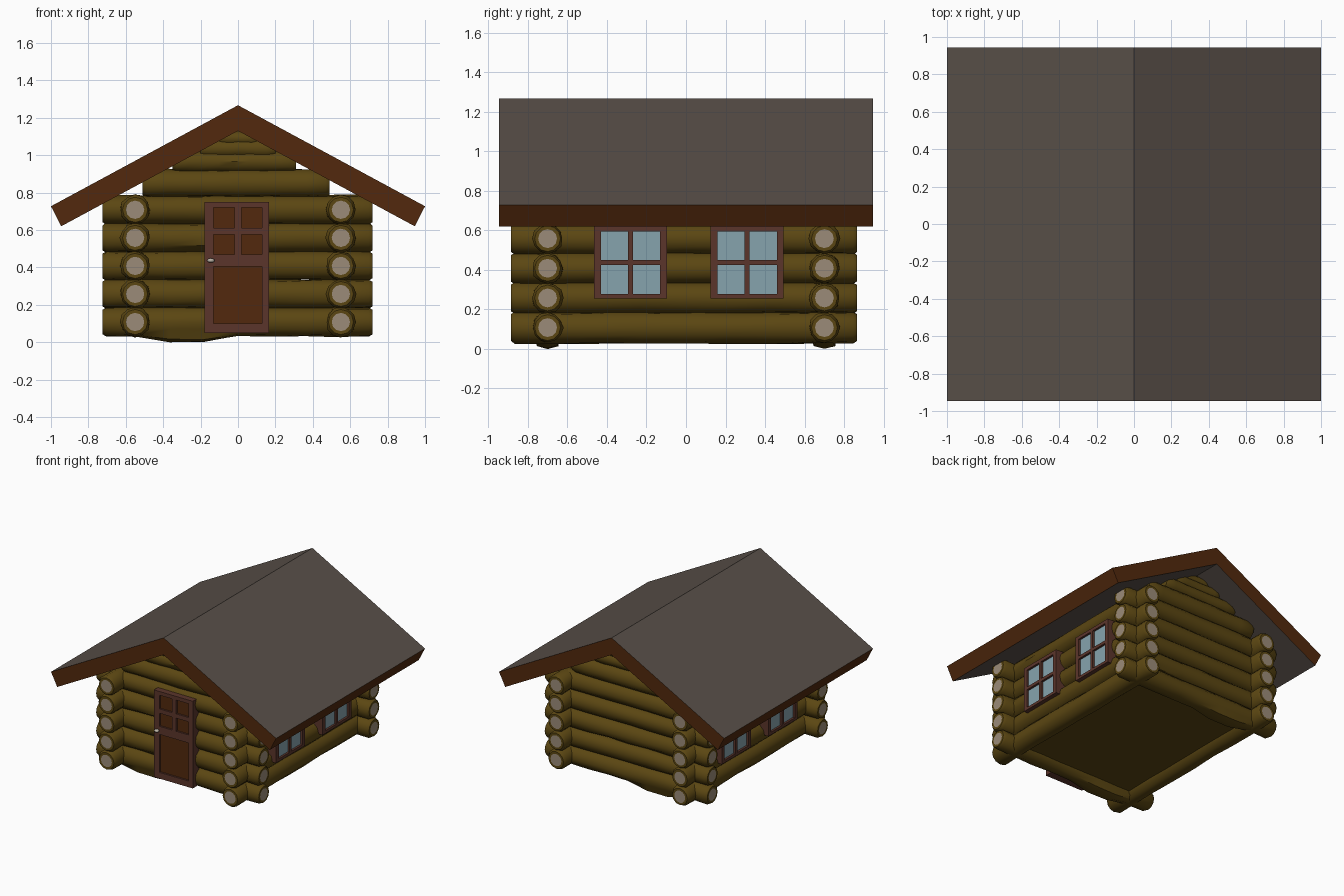
import bpy, bmesh, math, random
from mathutils import Vector

if "Cube" in bpy.data.objects:
    bpy.data.objects.remove(bpy.data.objects["Cube"])

random.seed(4)


def material(name, rgb):
    m = bpy.data.materials.new(name)
    m.diffuse_color = (*rgb, 1)
    m.use_nodes = True
    m.node_tree.nodes["Principled BSDF"].inputs["Base Color"].default_value = m.diffuse_color
    return m


BARK = material("bark", (0.105, 0.062, 0.006))
CUT = material("cut_wood", (0.33, 0.26, 0.19))
SLATE = material("roofing", (0.10, 0.08, 0.066))
TRIM = material("trim", (0.085, 0.022, 0.004))
FRAME = material("frame", (0.105, 0.036, 0.024))
GLASS = material("glass", (0.24, 0.37, 0.42))
METAL = material("metal", (0.5, 0.45, 0.38))


def finish(name, bm, mats, smooth=False):
    bmesh.ops.recalc_face_normals(bm, faces=bm.faces)
    me = bpy.data.meshes.new(name)
    bm.to_mesh(me)
    bm.free()
    for m in mats:
        me.materials.append(m)
    ob = bpy.data.objects.new(name, me)
    bpy.context.collection.objects.link(ob)
    if smooth:
        bpy.context.view_layer.objects.active = ob
        ob.select_set(True)
        bpy.ops.object.shade_smooth_by_angle(angle=math.radians(40))
        ob.select_set(False)
    return ob


def log(name, start, end, r, caps=True, sag=0):
    """Slightly knobbly log with chamfered ends and pale cut faces."""
    a, b = Vector(start), Vector(end)
    d = (b - a).normalized()
    length = (b - a).length
    side = d.cross(Vector((0, 0, 1)))
    n, mid = 12, 8
    stations = [(0, 0.62), (0, 0.85), (0.02, 1)]
    stations += [(length * i / mid, 1) for i in range(1, mid)]
    stations += [(length - 0.02, 1), (length, 0.85), (length, 0.62)]
    bm = bmesh.new()
    rings = []
    for k, (s, f) in enumerate(stations):
        ring = []
        for i in range(n):
            ang = math.tau * i / n
            rr = r * f * (1 if f < 1 else random.uniform(0.95, 1.06))
            if sag and k in (4, 5) and math.sin(ang) < -0.8:
                rr += sag
            off = side * math.cos(ang) + Vector((0, 0, math.sin(ang)))
            ring.append(bm.verts.new(a + d * s + off * rr))
        rings.append(ring)
    for p, q in zip(rings, rings[1:]):
        for i in range(n):
            bm.faces.new((p[i], p[(i + 1) % n], q[(i + 1) % n], q[i]))
    for ring in (rings[0], rings[-1]):
        bm.faces.new(ring).material_index = 1 if caps else 0
    finish(name, bm, [BARK, CUT], True)


def boxes(name, specs, mat):
    """Join several boxes, each given as (min corner, max corner)."""
    bm = bmesh.new()
    for lo, hi in specs:
        vs = bmesh.ops.create_cube(bm, size=1)["verts"]
        for v in vs:
            v.co = Vector([(lo[i] + hi[i]) / 2 + v.co[i] * (hi[i] - lo[i]) for i in range(3)])
    return finish(name, bm, [mat])


# Crossed log walls
for i in range(5):
    z = 0.108 + 0.15 * i
    for label, s in (("front", -1), ("back", 1)):
        log(f"{label}_log_{i}", (-0.725, 0.7 * s, z), (0.72, 0.7 * s, z), 0.077,
            sag=0.028 if i == 0 else 0)
    for label, s in (("left", -1), ("right", 1)):
        log(f"{label}_log_{i}", (0.55 * s, -0.885, z), (0.55 * s, 0.865, z), 0.079)

# Gable logs shrinking toward the ridge
for label, s in (("front", -1), ("back", 1)):
    for i, (x0, x1, z, r) in enumerate([(-0.51, 0.49, 0.85, 0.075), (-0.35, 0.31, 0.965, 0.056),
                                        (-0.2, 0.2, 1.035, 0.05), (-0.1, 0.1, 1.09, 0.04)]):
        log(f"{label}_gable_log_{i}", (x0, 0.7 * s, z), (x1, 0.7 * s, z), r, False)

# Floor
boxes("floor", [((-0.55, -0.7, 0.08), (0.55, 0.7, 0.1))], BARK)

# Roof: bent slab with brown fascia edges
profile = [(-1, 0.727), (0, 1.267), (1, 0.727), (0.945, 0.62), (0, 1.13), (-0.945, 0.62)]
bm = bmesh.new()
fr = [bm.verts.new((x, -0.945, z)) for x, z in profile]
bk = [bm.verts.new((x, 0.945, z)) for x, z in profile]
for i in range(6):
    j = (i + 1) % 6
    f = bm.faces.new((fr[i], fr[j], bk[j], bk[i]))
    f.material_index = 1 if i in (2, 5) else 0
for v in (fr, bk):
    for quad in ((0, 1, 4, 5), (1, 2, 3, 4)):
        bm.faces.new([v[k] for k in quad]).material_index = 1
finish("roof", bm, [SLATE, TRIM])

# Door: frame bars in front of a recessed panel
Y0, Y1 = -0.81, -0.73
bars = [(-0.18, -0.132, 0.05, 0.75), (0.128, 0.165, 0.05, 0.75), (-0.132, 0.128, 0.05, 0.1),
        (-0.132, 0.128, 0.405, 0.47), (-0.132, 0.128, 0.575, 0.61), (-0.132, 0.128, 0.72, 0.75),
        (-0.02, 0.018, 0.47, 0.575), (-0.02, 0.018, 0.61, 0.72)]
boxes("door_frame", [((a, Y0, c), (b, Y1, d)) for a, b, c, d in bars], FRAME)
boxes("door_panel", [((-0.15, Y0 + 0.014, 0.08), (0.15, Y1, 0.735))], TRIM)

# Door knob
bm = bmesh.new()
bmesh.ops.create_uvsphere(bm, u_segments=12, v_segments=8, radius=0.02)
bmesh.ops.scale(bm, vec=(1, 0.9, 0.6), verts=bm.verts)
bmesh.ops.translate(bm, vec=(-0.145, -0.825, 0.437), verts=bm.verts)
finish("door_knob", bm, [METAL], True)

# Two four-pane windows on each side wall
for label, s in (("left", -1), ("right", 1)):
    for i, yc in enumerate((-0.281, 0.309)):
        bars = [(-0.184, -0.15, 0.255, 0.62), (0.15, 0.184, 0.255, 0.62), (-0.15, 0.15, 0.255, 0.277),
                (-0.15, 0.15, 0.425, 0.45), (-0.15, 0.15, 0.593, 0.62),
                (-0.012, 0.012, 0.277, 0.425), (-0.012, 0.012, 0.45, 0.593)]
        x0, x1, xg = sorted((0.58 * s, 0.665 * s)) + [0.648 * s]
        boxes(f"{label}_window_frame_{i}",
              [((x0, yc + a, c), (x1, yc + b, d)) for a, b, c, d in bars], FRAME)
        g0, g1 = sorted((0.59 * s, xg))
        boxes(f"{label}_window_glass_{i}", [((g0, yc - 0.165, 0.265), (g1, yc + 0.165, 0.605))], GLASS)
